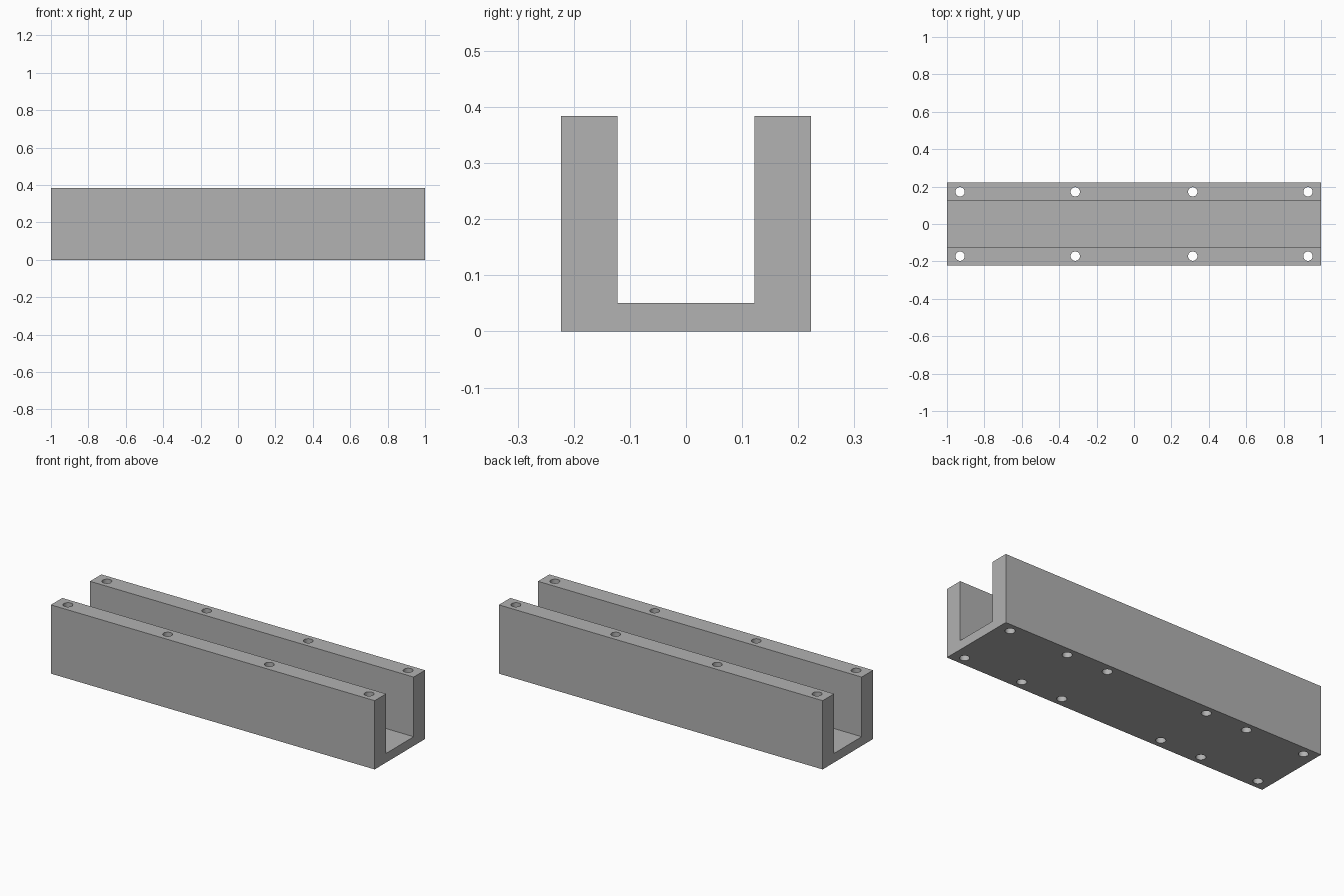
import bpy, bmesh, math
from mathutils import Matrix

if "Cube" in bpy.data.objects:
    bpy.data.objects.remove(bpy.data.objects["Cube"], do_unlink=True)

LENGTH, HALF_W, INNER_W, HEIGHT, FLOOR = 2.0, 0.2225, 0.122, 0.384, 0.051
HOLE_R, HOLE_Y, BLIND_DEPTH = 0.025, 0.172, 0.12

grey = bpy.data.materials.new("plain grey")
grey.use_nodes = True
colour = (0.445, 0.445, 0.445, 1)
grey.diffuse_color = colour
grey.node_tree.nodes["Principled BSDF"].inputs["Base Color"].default_value = colour


def make_object(name, bm):
    bmesh.ops.recalc_face_normals(bm, faces=bm.faces)
    mesh = bpy.data.meshes.new(name)
    bm.to_mesh(mesh)
    bm.free()
    mesh.materials.append(grey)
    obj = bpy.data.objects.new(name, mesh)
    bpy.context.collection.objects.link(obj)
    return obj


# U-shaped channel: profile extruded along x
half_profile = [(HALF_W, 0), (HALF_W, HEIGHT), (INNER_W, HEIGHT), (INNER_W, FLOOR)]
profile = half_profile + [(-y, z) for y, z in reversed(half_profile)]
bm = bmesh.new()
end = bm.faces.new([bm.verts.new((-LENGTH / 2, y, z)) for y, z in profile])
side = bmesh.ops.extrude_face_region(bm, geom=[end])
moved = [v for v in side["geom"] if isinstance(v, bmesh.types.BMVert)]
bmesh.ops.translate(bm, verts=moved, vec=(LENGTH, 0, 0))
channel = make_object("channel_body", bm)

# Bolt holes: through the walls, plus blind ones from below
bm = bmesh.new()
for x, top in ((0.93, HEIGHT + 0.05), (0.314, HEIGHT + 0.05), (0.568, BLIND_DEPTH)):
    for sx in (-1, 1):
        for sy in (-1, 1):
            bottom = -0.05
            place = Matrix.Translation((sx * x, sy * HOLE_Y, (top + bottom) / 2))
            bmesh.ops.create_cone(bm, cap_ends=True, segments=32, radius1=HOLE_R,
                                  radius2=HOLE_R, depth=top - bottom, matrix=place)
cutter = make_object("hole_cutter", bm)

cut = channel.modifiers.new("bolt_holes", 'BOOLEAN')
cut.operation = 'DIFFERENCE'
cut.solver = 'EXACT'
cut.object = cutter
bpy.ops.object.select_all(action='DESELECT')
channel.select_set(True)
bpy.context.view_layer.objects.active = channel
bpy.ops.object.modifier_apply(modifier=cut.name)
bpy.data.objects.remove(cutter, do_unlink=True)
bpy.ops.object.shade_smooth_by_angle(angle=math.radians(30))
